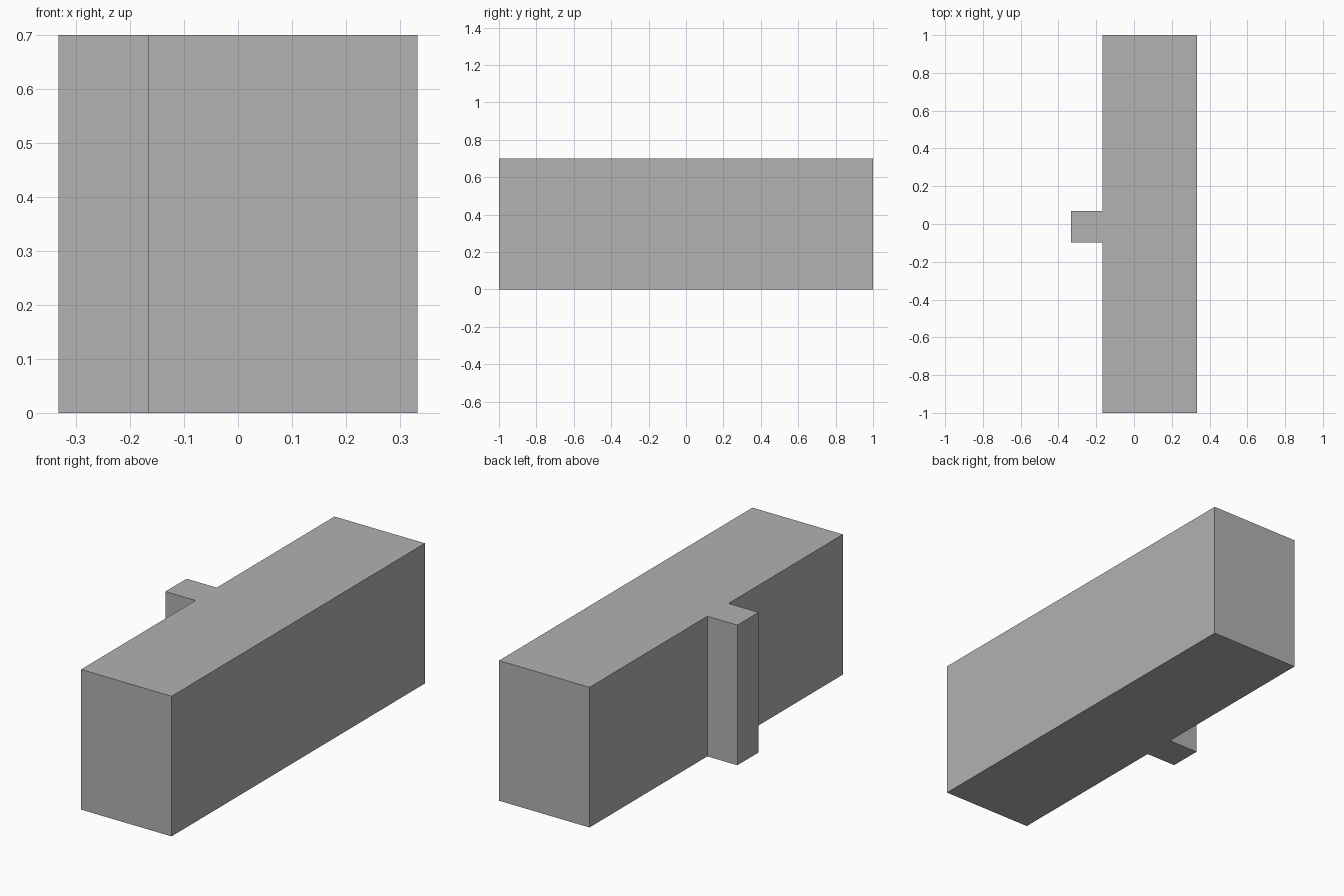
import bpy
import bmesh

default_cube = bpy.data.objects.get("Cube")
if default_cube:
    bpy.data.objects.remove(default_cube, do_unlink=True)

# Plain grey material
grey = bpy.data.materials.new("grey")
grey.use_nodes = True
colour = (0.445, 0.445, 0.445, 1)
grey.diffuse_color = colour
grey.node_tree.nodes["Principled BSDF"].inputs["Base Color"].default_value = colour

# Key dimensions
HEIGHT = 0.7
OUTER, INNER = 0.333, -0.167       # long sides of the block
TAB_FRONT, TAB_BACK = -0.097, 0.07  # sides of the projecting rib

# Plan outline of the block with its rib
outline = [
    (OUTER, -1), (OUTER, 1), (INNER, 1),
    (INNER, TAB_BACK), (-OUTER, TAB_BACK),
    (-OUTER, TAB_FRONT), (INNER, TAB_FRONT), (INNER, -1),
]

# Extrude the outline into one solid
bm = bmesh.new()
base = bm.faces.new([bm.verts.new((x, y, 0)) for x, y in outline])
extruded = bmesh.ops.extrude_face_region(bm, geom=[base], use_keep_orig=True)
top_verts = [v for v in extruded["geom"] if isinstance(v, bmesh.types.BMVert)]
bmesh.ops.translate(bm, verts=top_verts, vec=(0, 0, HEIGHT))
bmesh.ops.recalc_face_normals(bm, faces=bm.faces)

mesh = bpy.data.meshes.new("ribbed_block")
bm.to_mesh(mesh)
bm.free()
mesh.materials.append(grey)
block = bpy.data.objects.new("ribbed_block", mesh)
bpy.context.collection.objects.link(block)
